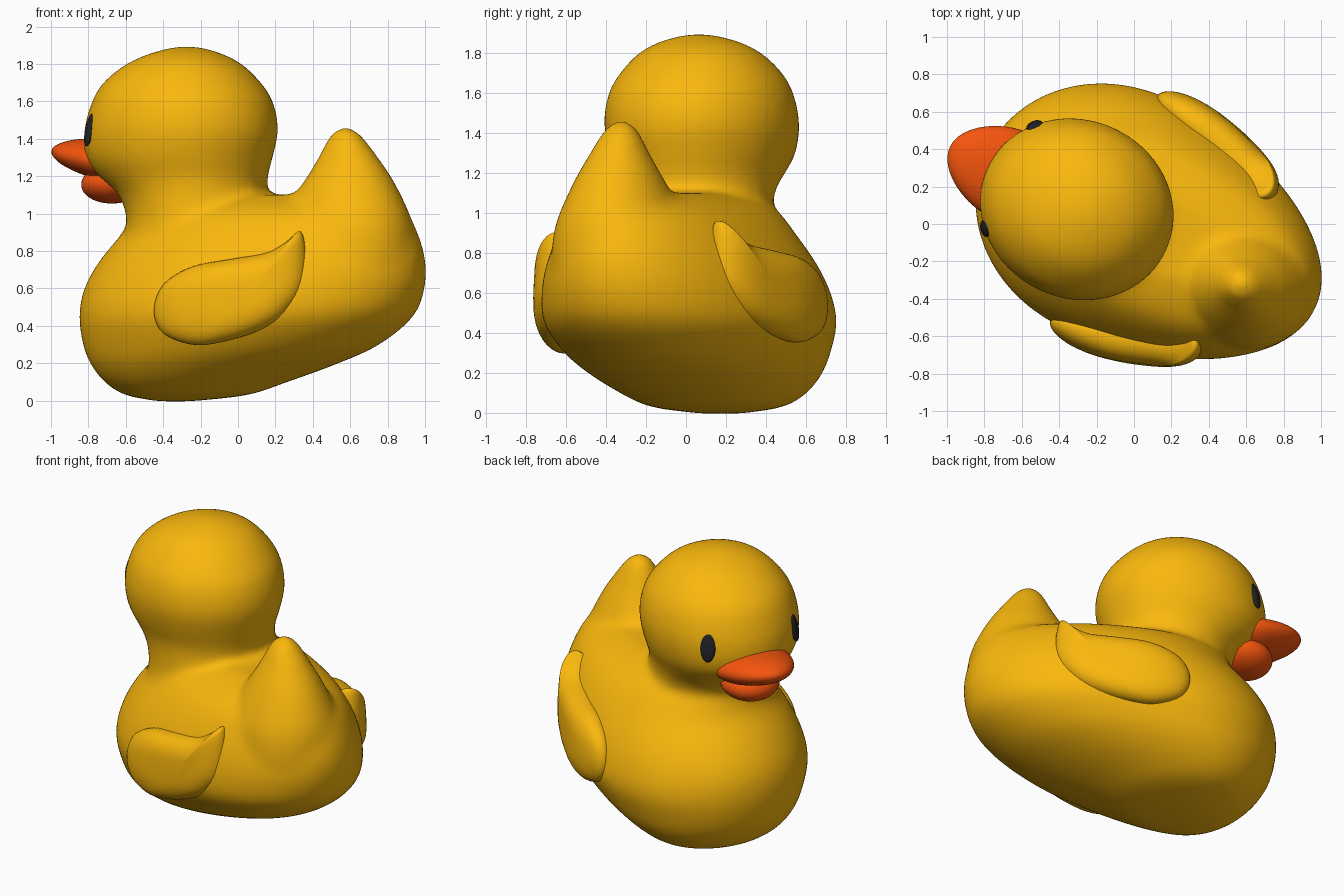
import bpy, bmesh, math
from mathutils import Matrix, Vector

if "Cube" in bpy.data.objects:
    bpy.data.objects.remove(bpy.data.objects["Cube"])

YAW = math.radians(-25.5)          # the whole duck is turned; local -X is forward
TURN = Matrix.Rotation(YAW, 3, 'Z')


def material(name, rgb):
    m = bpy.data.materials.new(name)
    m.diffuse_color = (*rgb, 1)
    m.use_nodes = True
    m.node_tree.nodes["Principled BSDF"].inputs["Base Color"].default_value = m.diffuse_color
    return m


YELLOW = material("yellow", (0.96, 0.48, 0.004))
ORANGE = material("orange", (0.92, 0.09, 0.004))
BLACK = material("black", (0.015, 0.016, 0.02))


def finish(bm, name, mat):
    bmesh.ops.recalc_face_normals(bm, faces=bm.faces)
    for f in bm.faces:
        f.smooth = True
    me = bpy.data.meshes.new(name)
    bm.to_mesh(me)
    bm.free()
    me.materials.append(mat)
    ob = bpy.data.objects.new(name, me)
    bpy.context.collection.objects.link(ob)
    ob.rotation_euler.z = YAW
    return ob


def spline(rows, steps=5, closed=False):
    """Catmull-Rom through rows of numbers."""
    out, n = [], len(rows)
    for i in range(n if closed else n - 1):
        p = [rows[(i + k) % n] if closed else rows[max(0, min(n - 1, i + k))] for k in (-1, 0, 1, 2)]
        for s in range(steps):
            t = s / steps
            out.append([0.5 * (2 * b + (c - a) * t + (2 * a - 5 * b + 4 * c - d) * t * t
                               + (3 * b - a - 3 * c + d) * t ** 3)
                        for a, b, c, d in zip(*p)])
    return out if closed else out + [list(rows[-1])]


def bridge(bm, rings):
    for a, b in zip(rings, rings[1:]):
        n = len(a)
        for i in range(n):
            bm.faces.new((a[i], a[(i + 1) % n], b[(i + 1) % n], b[i]))
    bm.faces.new(rings[0])
    bm.faces.new(rings[-1])


def loft(bm, rows, widest, y0, n=56):
    """Stack egg-shaped slices: (z, front x, back x, half width)."""
    rings = []
    for z, xf, xb, w in spline(rows):
        xm = xf + widest * (xb - xf)
        ring = []
        for i in range(n):
            c, s = math.cos(math.tau * i / n), math.sin(math.tau * i / n)
            r = xb - xm if c > 0 else xm - xf
            ring.append(bm.verts.new((xm + r * c, y0 + w * s, z)))
        rings.append(ring)
    bridge(bm, rings)


# Body, tail and head, fused into one soft skin
bm = bmesh.new()
loft(bm, [(-.004, -.46, -.3, .1), (.03, -.63, .02, .33), (.1, -.74, .25, .46),
          (.2, -.82, .55, .56), (.3, -.86, .79, .62), (.45, -.88, .99, .675),
          (.6, -.855, 1.06, .655), (.75, -.77, 1.07, .6), (.9, -.645, 1.03, .515),
          (1.0, -.6, .97, .43), (1.06, -.55, .83, .33), (1.1, -.45, .62, .22)], .4, .01)
loft(bm, [(.6, .35, 1.02, .30), (.75, .33, 1.045, .33), (.9, .31, 1.035, .325),
          (1.0, .33, 1.01, .295), (1.1, .38, .965, .25), (1.2, .45, .91, .2),
          (1.3, .51, .84, .145), (1.38, .55, .78, .105), (1.44, .59, .725, .065),
          (1.462, .625, .69, .03)], .5, -.045)
loft(bm, [(.8, -.62, .3, .44), (.95, -.585, .19, .40), (1.1, -.635, .16, .395),
          (1.2, -.755, .165, .415), (1.3, -.83, .19, .455), (1.45, -.835, .22, .48),
          (1.6, -.79, .19, .455), (1.7, -.73, .125, .4), (1.8, -.60, .02, .305),
          (1.86, -.46, -.10, .19), (1.894, -.33, -.22, .05)], .5, -.06)
body = finish(bm, "body", YELLOW)
rm = body.modifiers.new("fuse", 'REMESH')
rm.mode = 'VOXEL'
rm.voxel_size = 0.02
rm.use_smooth_shade = True
sm = body.modifiers.new("soften", 'SMOOTH')
sm.factor = 0.5
sm.iterations = 32


# Wings: padded outlines; the left one is mirrored and sits a little higher
outline = [(-.45, .48), (-.4, .62), (-.25, .715), (-.05, .755), (.15, .79), (.26, .85),
           (.335, .905), (.365, .77), (.35, .6), (.25, .46), (.1, .37), (-.1, .31),
           (-.25, .3), (-.4, .36)]
outline = spline(outline, 4, closed=True)


def wing(name, side, lift):
    bm = bmesh.new()
    rings = []
    for k in range(1, 20):
        a = math.pi * k / 20 - math.pi / 2
        scale, depth = math.cos(a) ** 0.6, 0.115 * math.sin(a)
        ring = []
        for x, z in outline:
            px, pz = .06 + (x - .06) * scale, .58 + (z - .58) * scale
            d = px + .05
            y = -.625 - .17 * d + .2 * d * d + .05 * (pz - .56) - depth
            v = TURN.inverted() @ Vector((px, y, pz))
            if side > 0:
                v.y = .015 - v.y
            ring.append(bm.verts.new((v.x, v.y, v.z + lift)))
        rings.append(ring)
    bridge(bm, rings)
    finish(bm, name, YELLOW)


wing("right_wing", -1, 0)
wing("left_wing", 1, .055)


def ellipsoid(name, mat, centre, radii, rot, taper=0):
    bm = bmesh.new()
    bmesh.ops.create_uvsphere(bm, u_segments=40, v_segments=24, radius=1)
    for v in bm.verts:
        k = 1 - taper * max(0, -v.co.x)
        v.co.y *= k
        v.co.z *= k
    bm.transform(Matrix.Translation(centre) @ rot @ Matrix.Diagonal((*radii, 1)))
    return finish(bm, name, mat)


# Bill
ellipsoid("upper_bill", ORANGE, (-.755, -.05, 1.288), (.315, .245, .11),
          Matrix.Rotation(math.radians(9), 4, 'Y'), .15)
ellipsoid("lower_bill", ORANGE, (-.705, -.05, 1.165), (.18, .185, .11),
          Matrix.Rotation(math.radians(-6), 4, 'Y'))

# Eyes
for side, name in ((1, "left_eye"), (-1, "right_eye")):
    rot = Matrix.Rotation(math.radians(-41 * side), 4, 'Z') @ Matrix.Rotation(math.radians(12), 4, 'Y')
    ellipsoid(name, BLACK, (-.705, -.06 + .303 * side, 1.45), (.022, .047, .092), rot)
